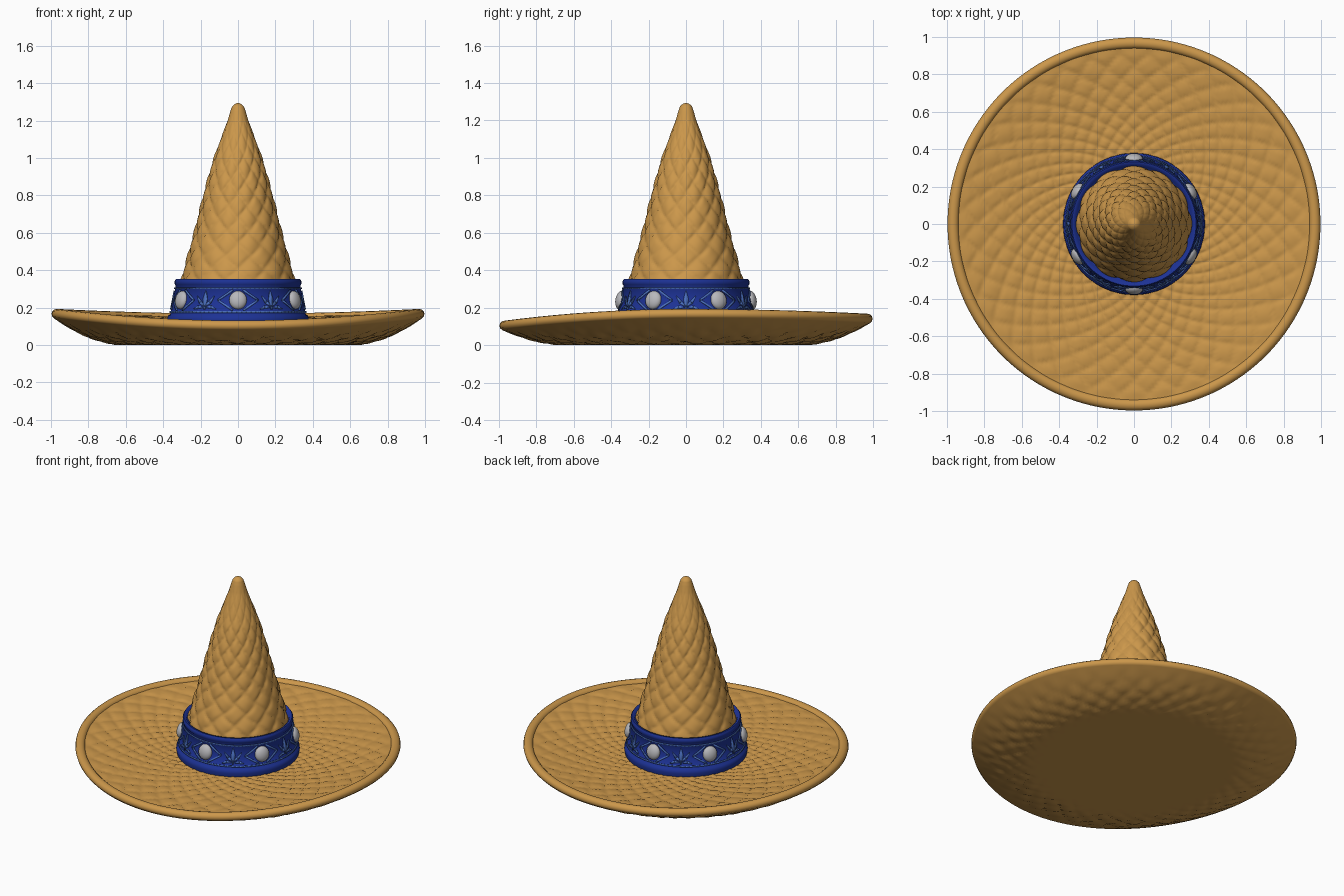
import bpy, bmesh, math
from math import pi, sin, cos, floor, log
from mathutils import Vector

if "Cube" in bpy.data.objects:
    bpy.data.objects.remove(bpy.data.objects["Cube"])


def material(name, rgb):
    m = bpy.data.materials.new(name)
    m.diffuse_color = (*rgb, 1)
    m.use_nodes = True
    m.node_tree.nodes["Principled BSDF"].inputs["Base Color"].default_value = m.diffuse_color
    return m


STRAW = material("straw", (0.60, 0.31, 0.07))
BLUE = material("deep blue", (0.012, 0.032, 0.30))
LIGHT = material("light blue", (0.07, 0.16, 0.52))
SILVER = material("silver", (0.48, 0.48, 0.50))


def finish(name, bm, mat, angle=60):
    bmesh.ops.remove_doubles(bm, verts=bm.verts, dist=0.00005)
    bmesh.ops.recalc_face_normals(bm, faces=bm.faces)
    me = bpy.data.meshes.new(name)
    bm.to_mesh(me)
    bm.free()
    ob = bpy.data.objects.new(name, me)
    bpy.context.collection.objects.link(ob)
    me.materials.append(mat)
    bpy.ops.object.select_all(action='DESELECT')
    ob.select_set(True)
    bpy.context.view_layer.objects.active = ob
    bpy.ops.object.shade_smooth_by_angle(angle=math.radians(angle))
    return ob


def revolve(name, rows, cols, point, mat, loop=False):
    """Sweep point(t, angle) -> (radius, z) around the z axis."""
    bm = bmesh.new()
    grid = []
    for i in range(rows if loop else rows + 1):
        ring = []
        for j in range(cols):
            a = 2 * pi * j / cols
            r, z = point(i / rows, a)
            ring.append(bm.verts.new((r * cos(a), r * sin(a), z)))
        grid.append(ring)
    for i in range(rows):
        lo, hi = grid[i], grid[(i + 1) % len(grid)]
        for j in range(cols):
            k = (j + 1) % cols
            bm.faces.new((lo[j], lo[k], hi[k], hi[j]))
    return finish(name, bm, mat)


def weave(u, v):
    """Height 0..1 of a diagonal plain weave."""
    a, b = u + v, u - v
    fa, fb = a % 1, b % 1
    if (floor(a) + floor(b)) % 2:
        fa, fb = fb, fa
    return (1 - (2 * fa - 1) ** 4) * (0.4 + 0.6 * sin(pi * fb))


def interp(table, z):
    for (z0, r0), (z1, r1) in zip(table, table[1:]):
        if z <= z1:
            return r0 + (r1 - r0) * (z - z0) / (z1 - z0)
    return table[-1][1]


# Brim: raised at the sides, lower at the back, lowest at the front
def edge(a):
    s = sin(a)
    return 0.193 - (0.025 if s > 0 else 0.062) * s * s


def brim_weave(r, a):
    return weave(a * 36 / (2 * pi), log(max(r, 0.05)) * 36 / (2 * pi))


def brim_top(t, a):
    r = 0.28 + 0.675 * t
    k = max(0, (r - 0.36) / 0.595)
    z = 0.108 + (edge(a) - 0.125) * k ** 1.5
    fade = min(1, (1 - t) * 12)
    return r, z + 0.011 * (brim_weave(r, a) - 0.5) * fade


def brim_rim(t, a):
    p = 2 * pi * t
    return 0.967 + 0.030 * cos(p), edge(a) - 0.027 + 0.027 * sin(p)


def brim_under(t, a):
    r = 0.985 * t
    k = max(0, (r - 0.56) / 0.425)
    z = (edge(a) - 0.05) * k ** 1.9
    z -= 0.010 * brim_weave(r, a) * min(1, k * 4) * min(1, max(0, (1 - k) * 2.5))
    z += 0.004 * sin(56 * a) * max(0, k - 0.35) * (1 - k) * 4
    return r, max(0, z)


revolve("brim_top", 80, 320, brim_top, STRAW)
revolve("brim_rim", 12, 160, brim_rim, STRAW, loop=True)
revolve("brim_underside", 60, 240, brim_under, STRAW)

# Crown: woven cone with a rounded tip
CROWN = [(0.10, 0.325), (0.35, 0.300), (0.6, 0.231), (0.8, 0.181), (1.0, 0.126),
         (1.2, 0.055), (1.25, 0.041), (1.275, 0.032), (1.289, 0.018), (1.295, 0.0)]


def crown(t, a):
    z = 0.10 + 1.195 * (1 - (1 - t) ** 1.15)
    fade = min(1, max(0, (1.24 - z) * 3))
    return interp(CROWN, z) + 0.014 * (weave(a * 12 / (2 * pi), z / 0.135) - 0.4) * fade, z


revolve("crown", 140, 144, crown, STRAW)

# Hat band: sloping wall with raised lower and upper rims
BAND = [(0.29, 0.10), (0.374, 0.11), (0.379, 0.135), (0.374, 0.158), (0.363, 0.163),
        (0.333, 0.318), (0.338, 0.323), (0.339, 0.342), (0.332, 0.352),
        (0.318, 0.350), (0.310, 0.335), (0.290, 0.325)]
revolve("hat_band", len(BAND) - 1, 96, lambda t, a: BAND[round(t * (len(BAND) - 1))], BLUE)


def wall(a, z, lift=0.003):
    r = 0.363 - 0.030 * (z - 0.163) / 0.155 + lift
    return Vector((r * cos(a), r * sin(a), z))


def strokes(name, paths, mat):
    """Thin raised strips along (angle, z, half width) paths on the band."""
    bm = bmesh.new()
    for path in paths:
        for (a0, z0, w0), (a1, z1, w1) in zip(path, path[1:]):
            da, dz = (a1 - a0) * 0.35, z1 - z0
            n = math.hypot(da, dz)
            na, nz = -dz / n / 0.35, da / n
            steps = max(2, int(abs(a1 - a0) / 0.07))
            prev = None
            for i in range(steps + 1):
                t = i / steps
                a, z, w = a0 + (a1 - a0) * t, z0 + dz * t, w0 + (w1 - w0) * t
                pair = [bm.verts.new(wall(a + s * na * w, z + s * nz * w)) for s in (-1, 1)]
                if prev:
                    bm.faces.new((prev[0], pair[0], pair[1], prev[1]))
                prev = pair
    ob = finish(name, bm, mat, 30)
    mod = ob.modifiers.new("thickness", 'SOLIDIFY')
    mod.thickness, mod.offset = 0.006, 0
    return ob


# Painted ornament: borders, a diamond round each stud, a leaf spray between
borders = [[(0, z, 0.004), (2 * pi, z, 0.004)] for z in (0.176, 0.304)]
diamonds, leaves = [], []
for i in range(6):
    c = pi / 2 + i * pi / 3
    m = c + pi / 6
    for side in (-1, 1):
        for top in (-1, 1):
            diamonds.append([(c + side * 0.08, 0.24 + top * 0.054, 0.005),
                             (c + side * 0.31, 0.24, 0.005)])
        leaves.append([(m, 0.205, 0.002), (m + side * 0.08, 0.228, 0.009),
                       (m + side * 0.15, 0.262, 0.001)])
        leaves.append([(m + side * 0.03, 0.200, 0.002), (m + side * 0.11, 0.203, 0.008),
                       (m + side * 0.19, 0.192, 0.001)])
    leaves.append([(m, 0.190, 0.004), (m, 0.245, 0.014), (m, 0.290, 0.001)])
strokes("band_borders", borders, LIGHT)
strokes("band_diamonds", diamonds, LIGHT)
strokes("band_leaves", leaves, LIGHT)

# Six domed studs round the band
for i in range(6):
    a = pi / 2 + i * pi / 3
    bpy.ops.mesh.primitive_uv_sphere_add(segments=24, ring_count=14, radius=1,
                                         location=wall(a, 0.24, 0), rotation=(0, -0.19, a))
    stud = bpy.context.object
    stud.name = "stud_%d" % (i + 1)
    stud.scale = (0.029, 0.047, 0.050)
    stud.data.materials.append(SILVER)
    bpy.ops.object.shade_smooth_by_angle()
